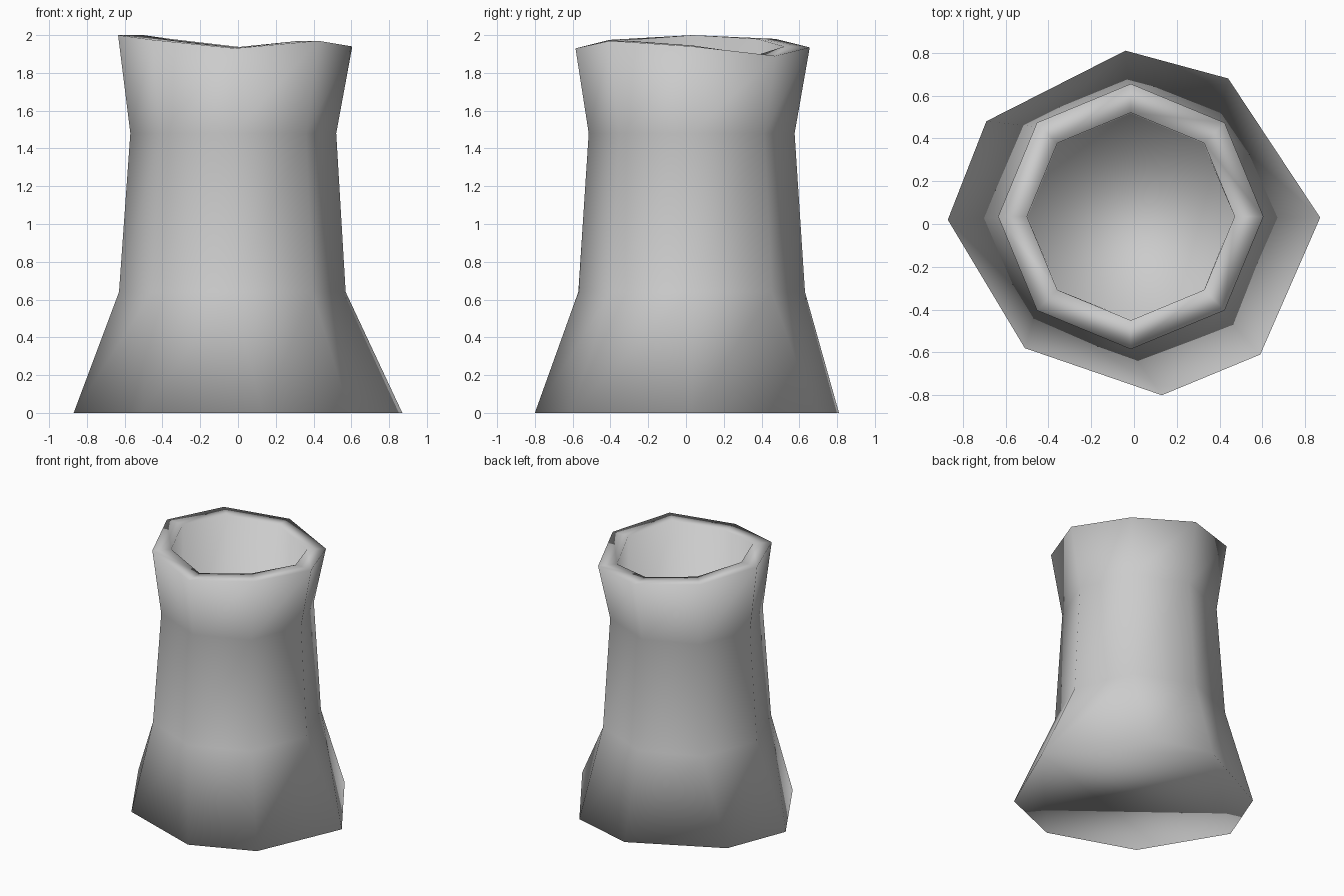
import bpy
import bmesh
from math import cos, sin, pi

SIDES = 8

cube = bpy.data.objects.get("Cube")
if cube:
    bpy.data.objects.remove(cube, do_unlink=True)

# Plain grey finish
grey = bpy.data.materials.new("plain_grey")
grey.use_nodes = True
colour = (0.6, 0.6, 0.6, 1)
grey.diffuse_color = colour
shader = next(n for n in grey.node_tree.nodes if n.type == "BSDF_PRINCIPLED")
shader.inputs["Base Color"].default_value = colour

bm = bmesh.new()


def ring(cx, cy, radius, heights):
    """Octagon of vertices with one height per corner."""
    return [bm.verts.new((cx + radius * cos(2 * pi * i / SIDES),
                          cy + radius * sin(2 * pi * i / SIDES), heights[i]))
            for i in range(SIDES)]


def level(z):
    return [z] * SIDES


# Uneven flared foot, counter-clockwise from +x
foot = [(0.87, 0.03), (0.44, 0.68), (-0.04, 0.81), (-0.69, 0.48),
        (-0.87, 0.02), (-0.51, -0.58), (0.13, -0.80), (0.59, -0.61)]

# Wavy lip heights, counter-clockwise from +x
lip = [1.94, 1.89, 1.935, 1.98, 2.0, 1.975, 1.93, 1.97]
inner_lip = [z + 0.005 if z < 1.95 else z for z in lip]

rings = [
    [bm.verts.new((x, y, 0)) for x, y in foot],
    ring(-0.03, 0.03, 0.60, level(0.64)),      # shoulder of the flare
    ring(-0.025, 0.03, 0.545, level(1.48)),    # waist
    ring(-0.015, 0.035, 0.62, lip),            # outer lip
    ring(-0.015, 0.035, 0.485, inner_lip),     # inner lip
    ring(-0.015, 0.035, 0.48, level(0.9)),     # bottom of the opening
]

# Walls between neighbouring rings
for low, high in zip(rings, rings[1:]):
    for i in range(SIDES):
        j = (i + 1) % SIDES
        bm.faces.new((low[i], low[j], high[j], high[i]))

# Underside and inner floor
bm.faces.new(rings[0][::-1])
bm.faces.new(rings[-1])

for face in bm.faces:
    face.smooth = True

mesh = bpy.data.meshes.new("chimney")
bm.to_mesh(mesh)
bm.free()
mesh.materials.append(grey)
chimney = bpy.data.objects.new("chimney", mesh)
bpy.context.collection.objects.link(chimney)
